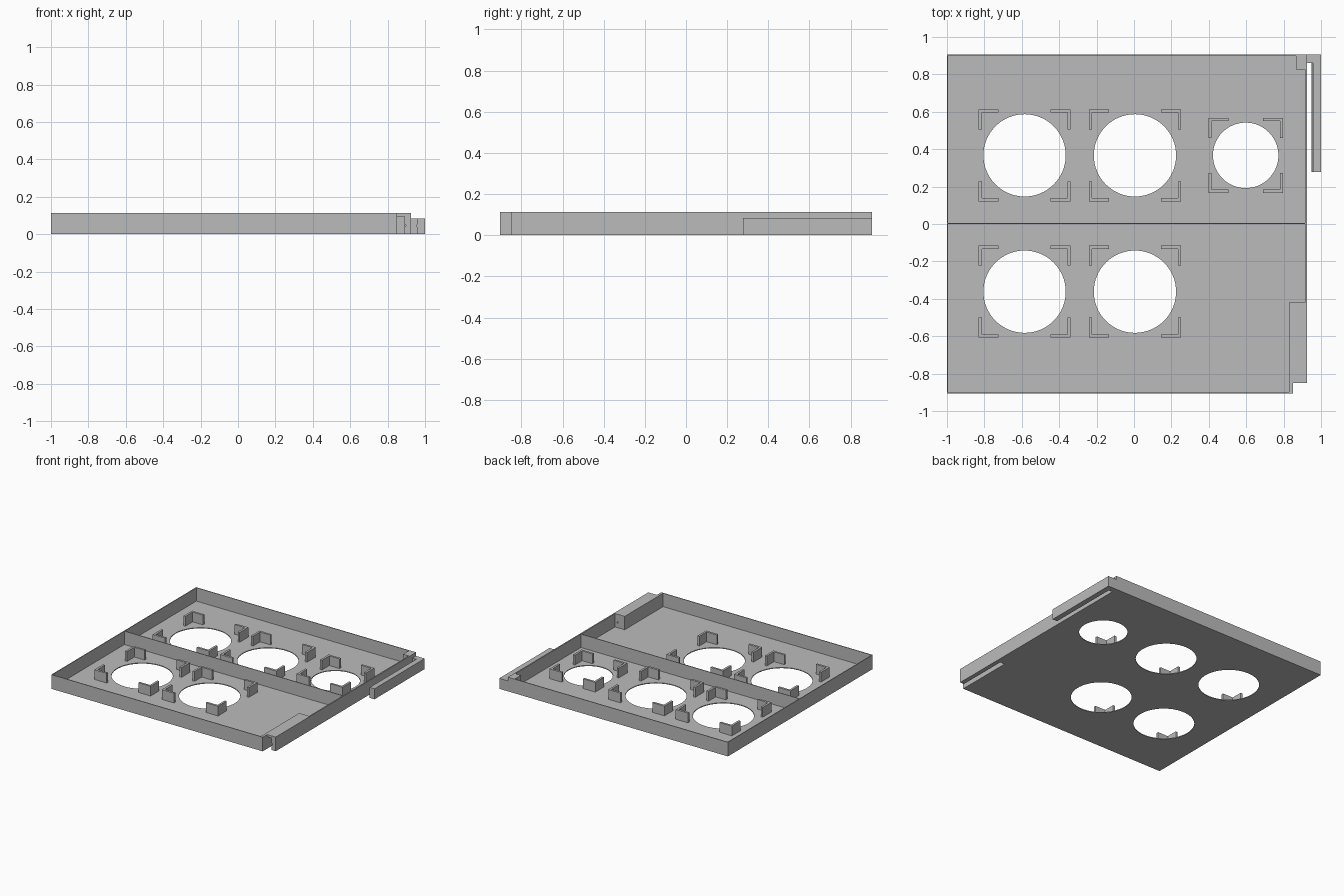
import bpy, bmesh

if "Cube" in bpy.data.objects:
    bpy.data.objects.remove(bpy.data.objects["Cube"])

grey = bpy.data.materials.new("matte grey")
grey.use_nodes = True
grey.diffuse_color = (0.5, 0.5, 0.5, 1)
grey.node_tree.nodes["Principled BSDF"].inputs["Base Color"].default_value = (0.5, 0.5, 0.5, 1)

FLOOR, TOP, TAB_TOP, BRACKET_TOP = 0.006, 0.112, 0.083, 0.083
LEFT, RIGHT, HALF_Y, WALL = -1.0, 0.925, 0.905, 0.006


def prism(name, points, lo, hi, axis="z"):
    """Extrude a flat outline along z (xy outline) or along y (xz outline)."""
    def place(p, h):
        return (p[0], p[1], h) if axis == "z" else (p[0], h, p[1])
    bm = bmesh.new()
    low = [bm.verts.new(place(p, lo)) for p in points]
    high = [bm.verts.new(place(p, hi)) for p in points]
    bm.faces.new(low)
    bm.faces.new(high)
    n = len(points)
    for i in range(n):
        j = (i + 1) % n
        bm.faces.new((low[i], low[j], high[j], high[i]))
    bmesh.ops.recalc_face_normals(bm, faces=bm.faces)
    mesh = bpy.data.meshes.new(name)
    bm.to_mesh(mesh)
    bm.free()
    mesh.materials.append(grey)
    obj = bpy.data.objects.new(name, mesh)
    bpy.context.collection.objects.link(obj)
    return obj


def box(name, x0, x1, y0, y1, z0=FLOOR, z1=TOP):
    return prism(name, [(x0, y0), (x1, y0), (x1, y1), (x0, y1)], z0, z1)


# Floor plate, notched for the latch slot at the front right corner
floor = prism("floor", [(LEFT, -HALF_Y), (0.85, -HALF_Y), (0.85, -0.44), (0.89, -0.44),
                        (0.89, -0.85), (RIGHT, -0.85), (RIGHT, HALF_Y), (LEFT, HALF_Y)], 0, FLOOR)

# Round openings, each with four corner brackets: centre x, y, radius, bracket reach
wells = [(-0.585, 0.367, 0.22, 0.246), (0.005, 0.367, 0.22, 0.246), (0.597, 0.367, 0.175, 0.2),
         (-0.585, -0.362, 0.22, 0.246), (0.005, -0.362, 0.22, 0.246)]
ARM, THICK = 0.107, 0.017
for number, (cx, cy, radius, reach) in enumerate(wells, 1):
    bpy.ops.mesh.primitive_cylinder_add(vertices=64, radius=radius, depth=0.1, location=(cx, cy, 0))
    cutter = bpy.context.object
    cutter.name = f"opening_cutter_{number}"
    cutter.hide_render = True
    cutter.hide_set(True)
    cutter.display_type = "WIRE"
    cut = floor.modifiers.new(f"opening_{number}", "BOOLEAN")
    cut.operation = "DIFFERENCE"
    cut.solver = "EXACT"
    cut.object = cutter
    corner = [(reach, reach), (reach - ARM, reach), (reach - ARM, reach - THICK),
              (reach - THICK, reach - THICK), (reach - THICK, reach - ARM), (reach, reach - ARM)]
    for sx in (-1, 1):
        for sy in (-1, 1):
            side = ("front" if sy < 0 else "back") + ("_left" if sx > 0 else "_right")
            prism(f"bracket_{number}_{side}", [(cx + sx * x, cy + sy * y) for x, y in corner],
                  FLOOR, BRACKET_TOP)

# Apply the cuts so the floor is a finished mesh, then drop the cutters
bpy.context.view_layer.update()
cut_mesh = bpy.data.meshes.new_from_object(floor.evaluated_get(bpy.context.evaluated_depsgraph_get()))
floor.modifiers.clear()
floor.data = cut_mesh
for obj in [o for o in bpy.data.objects if o.name.startswith("opening_cutter")]:
    bpy.data.objects.remove(obj)

# Thin outer walls and the middle divider
box("end_wall", LEFT, LEFT + WALL, -HALF_Y, HALF_Y)
box("front_wall", LEFT + WALL, 0.85, -HALF_Y, -HALF_Y + WALL)
box("back_wall", LEFT + WALL, RIGHT, HALF_Y - WALL, HALF_Y)
box("latch_side_wall", 0.915, RIGHT, -0.42, HALF_Y - WALL)
box("divider", LEFT + WALL, 0.915, 0, WALL)
box("corner_block", 0.867, 0.915, 0.825, HALF_Y - WALL)

# Latch pocket: side walls, closed end and roof, open at the front and below
ROOF = 0.095
box("pocket_inner_wall", 0.83, 0.85, -HALF_Y + WALL, -0.42, FLOOR, ROOF)
box("pocket_end", 0.85, 0.89, -0.44, -0.42, FLOOR, ROOF)
prism("pocket_outer_wall", [(0.89, FLOOR), (RIGHT, FLOOR), (RIGHT, ROOF), (0.89, ROOF),
                            (0.89, 0.056), (0.899, 0.046), (0.89, 0.036)], -0.85, -0.42, "y")
prism("pocket_roof", [(0.83, -HALF_Y + WALL), (0.85, -HALF_Y + WALL), (0.85, -0.85),
                      (RIGHT, -0.85), (RIGHT, -0.42), (0.83, -0.42)], ROOF, TOP)

# Latch arm with a small snap ridge, held off the wall by a root block
box("latch_root", RIGHT, 0.958, 0.86, HALF_Y, 0, TAB_TOP)
prism("latch_arm", [(0.958, 0), (1, 0), (1, TAB_TOP), (0.958, TAB_TOP),
                    (0.958, 0.056), (0.95, 0.046), (0.958, 0.036)], 0.277, HALF_Y, "y")
